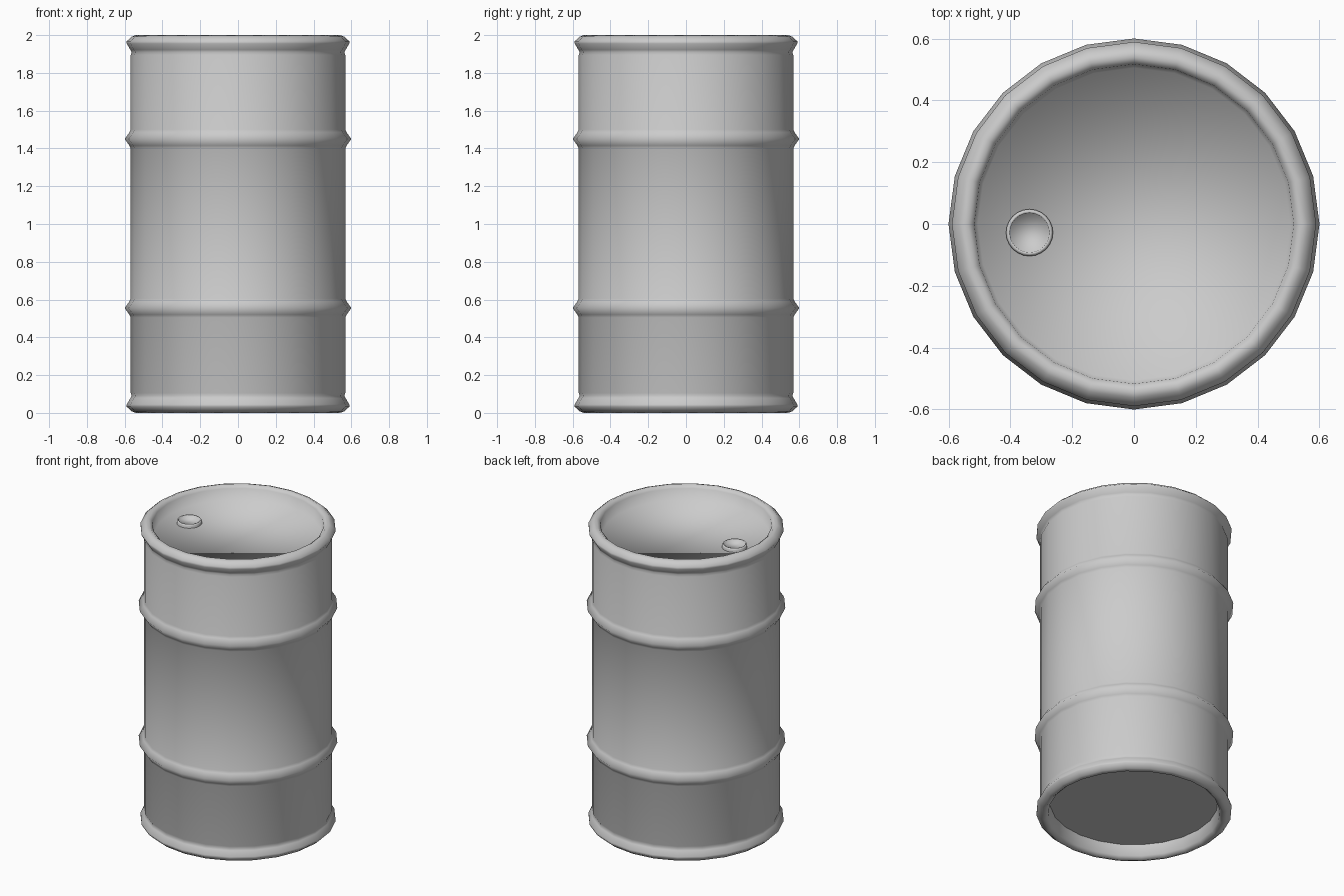
import bpy, bmesh, math

if "Cube" in bpy.data.objects:
    bpy.data.objects.remove(bpy.data.objects["Cube"])

SIDES = 24

steel = bpy.data.materials.new("grey steel")
steel.diffuse_color = (0.6, 0.6, 0.6, 1)
steel.use_nodes = True
steel.node_tree.nodes["Principled BSDF"].inputs["Base Color"].default_value = steel.diffuse_color


def lathe(name, profile, sides, centre=(0, 0), flat_bottom=True):
    """Turn an (r, z) profile into a solid, capping both ends with discs."""
    bm = bmesh.new()
    rings = []
    for r, z in profile:
        rings.append([bm.verts.new((centre[0] + r * math.cos(2 * math.pi * i / sides),
                                    centre[1] + r * math.sin(2 * math.pi * i / sides), z))
                      for i in range(sides)])
    for a, b in zip(rings, rings[1:]):
        for i in range(sides):
            j = (i + 1) % sides
            bm.faces.new((a[i], a[j], b[j], b[i]))
    bottom = bm.faces.new(rings[0][::-1])
    bm.faces.new(rings[-1])
    for f in bm.faces:
        f.smooth = True
    if flat_bottom:
        bottom.smooth = False
        for e in bottom.edges:
            e.smooth = False
    mesh = bpy.data.meshes.new(name)
    bm.to_mesh(mesh)
    bm.free()
    mesh.materials.append(steel)
    obj = bpy.data.objects.new(name, mesh)
    bpy.context.collection.objects.link(obj)
    return obj


def rib(z):
    """Pointed rolling hoop around the wall."""
    return [(0.568, z - 0.05), (0.575, z - 0.035), (0.6, z), (0.575, z + 0.035), (0.568, z + 0.05)]


# Rolled rim, listed from the recessed disc outwards (distance from the end)
rim = [(0.505, 0.09), (0.517, 0.02), (0.54, 0.0), (0.562, 0.008),
       (0.589, 0.032), (0.589, 0.045), (0.57, 0.078), (0.563, 0.09), (0.568, 0.105)]

# Drum shell with recessed bottom and lid
profile = rim + rib(0.555) + rib(1.45) + [(r, 2 - d) for r, d in reversed(rim)]
lathe("drum_body", profile, SIDES)

# Bung cap on the lid, with a dished top
lathe("bung_cap", [(0.076, 1.9), (0.076, 1.925), (0.07, 1.934), (0.064, 1.932), (0.062, 1.918)],
      SIDES, centre=(-0.338, -0.028))
